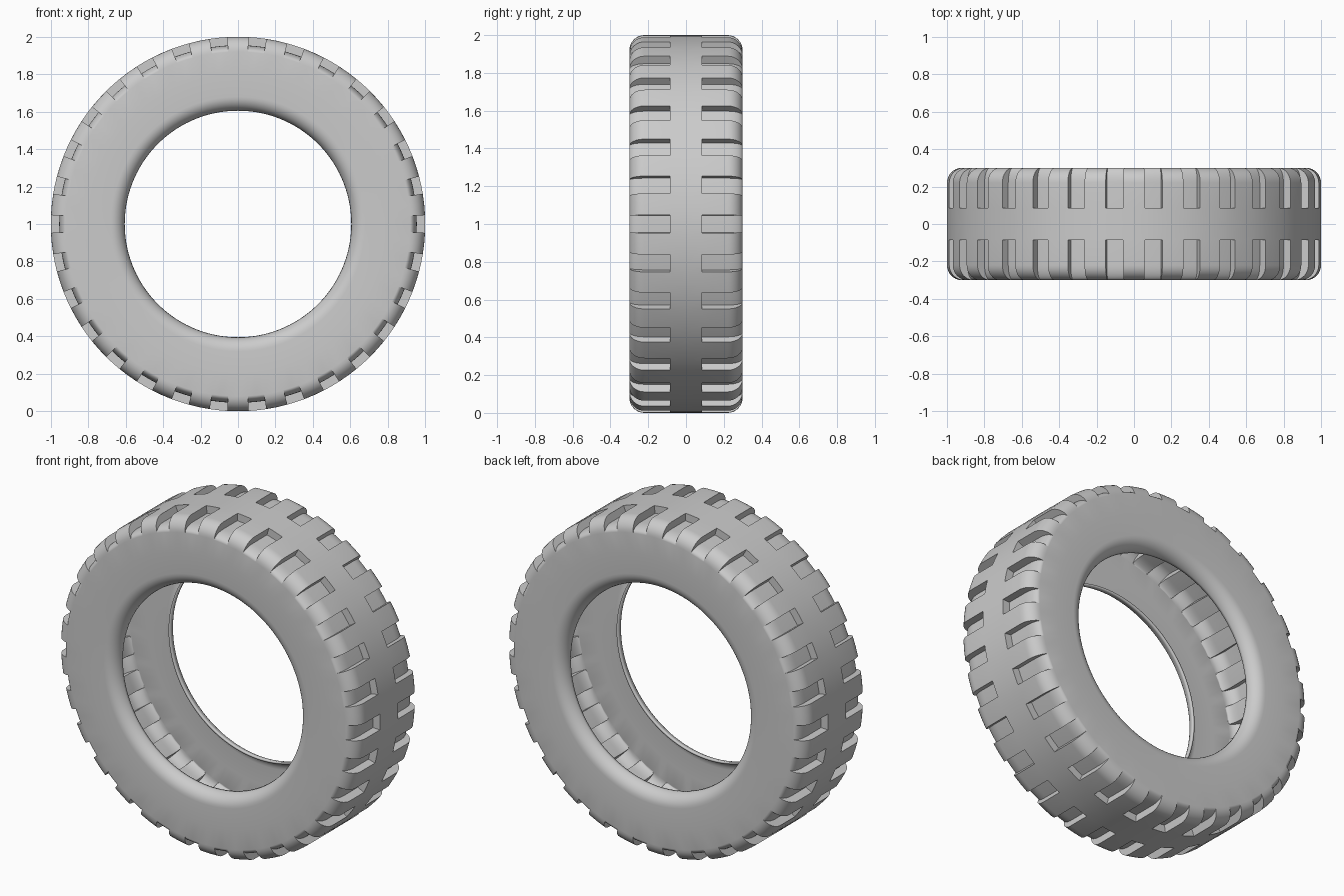
import bpy
import bmesh
import math
from mathutils import Vector

cube = bpy.data.objects.get("Cube")
if cube:
    bpy.data.objects.remove(cube, do_unlink=True)

LUGS = 30                 # grooves per side
HALF_GROOVE = 2.7         # half groove width, degrees
RIB = 0.085               # half width of the centre rib
HALF_W = 0.30             # half width of the tyre
FLOOR = 0.955             # groove floor radius
STEPS = 8


def shoulder(height):
    """Quarter ellipse from the tread down to the sidewall, as (y, radius)."""
    pts = []
    for i in range(STEPS + 1):
        t = math.pi / 2 * i / STEPS
        pts.append((0.22 + 0.08 * math.sin(t), 0.92 + height * math.cos(t)))
    return pts


# Half profiles, from the centre line out to the shoulder
rib = [(0.0, 1.0), (RIB, 1.0)]
lug_edge = [(RIB, 1.0)] + shoulder(0.08)
groove_edge = [(RIB, FLOOR)] + shoulder(FLOOR - 0.92)

# Sidewall and the rounded bead around the hole
side = [(HALF_W, 0.92), (HALF_W, 0.80)]
for i in range(STEPS + 1):
    t = math.pi / 2 * i / STEPS
    side.append((0.225 + 0.075 * math.cos(t), 0.68 - 0.075 * math.sin(t)))

lug_profile = rib + lug_edge[1:] + side[1:]
groove_profile = rib + groove_edge + side[1:]

bm = bmesh.new()


def point(p, sign, degrees):
    a = math.radians(degrees)
    return Vector((p[1] * math.cos(a), sign * p[0], 1.0 + p[1] * math.sin(a)))


def quad(*corners):
    bm.faces.new([bm.verts.new(c) for c in corners])


def sweep(profile, sign, a0, a1):
    for p, q in zip(profile, profile[1:]):
        quad(point(p, sign, a0), point(q, sign, a0),
             point(q, sign, a1), point(p, sign, a1))


def groove_wall(sign, angle):
    for i in range(len(lug_edge) - 1):
        quad(point(lug_edge[i], sign, angle), point(lug_edge[i + 1], sign, angle),
             point(groove_edge[i + 1], sign, angle), point(groove_edge[i], sign, angle))


# Repeat one groove and one lug around both halves of the tyre
pitch = 360 / LUGS
for k in range(LUGS):
    mid = k * pitch
    start, end, after = mid - HALF_GROOVE, mid + HALF_GROOVE, mid + pitch - HALF_GROOVE
    half_lug = (end + after) / 2
    for sign in (-1, 1):
        sweep(groove_profile, sign, start, mid)
        sweep(groove_profile, sign, mid, end)
        sweep(lug_profile, sign, end, half_lug)
        sweep(lug_profile, sign, half_lug, after)
        groove_wall(sign, start)
        groove_wall(sign, end)

# Weld into one skin with outward normals
bmesh.ops.remove_doubles(bm, verts=bm.verts, dist=0.0002)
bmesh.ops.dissolve_degenerate(bm, edges=bm.edges, dist=0.0001)
bmesh.ops.recalc_face_normals(bm, faces=bm.faces)
facing = sum(f.normal.y * f.calc_center_median().y * f.calc_area() for f in bm.faces)
if facing < 0:
    bmesh.ops.reverse_faces(bm, faces=bm.faces)

mesh = bpy.data.meshes.new("tyre")
bm.to_mesh(mesh)
bm.free()
tyre = bpy.data.objects.new("tyre", mesh)
bpy.context.collection.objects.link(tyre)

# Plain grey rubber
grey = bpy.data.materials.new("grey_rubber")
grey.use_nodes = True
colour = (0.6, 0.6, 0.6, 1.0)
grey.diffuse_color = colour
grey.node_tree.nodes["Principled BSDF"].inputs["Base Color"].default_value = colour
mesh.materials.append(grey)

# Smooth shading with sharp tread edges
bpy.ops.object.select_all(action='DESELECT')
tyre.select_set(True)
bpy.context.view_layer.objects.active = tyre
bpy.ops.object.shade_smooth_by_angle(angle=math.radians(30))

# Thin hollow wall
shell = tyre.modifiers.new("thin_wall", 'SOLIDIFY')
shell.thickness = 0.012
shell.offset = -1
